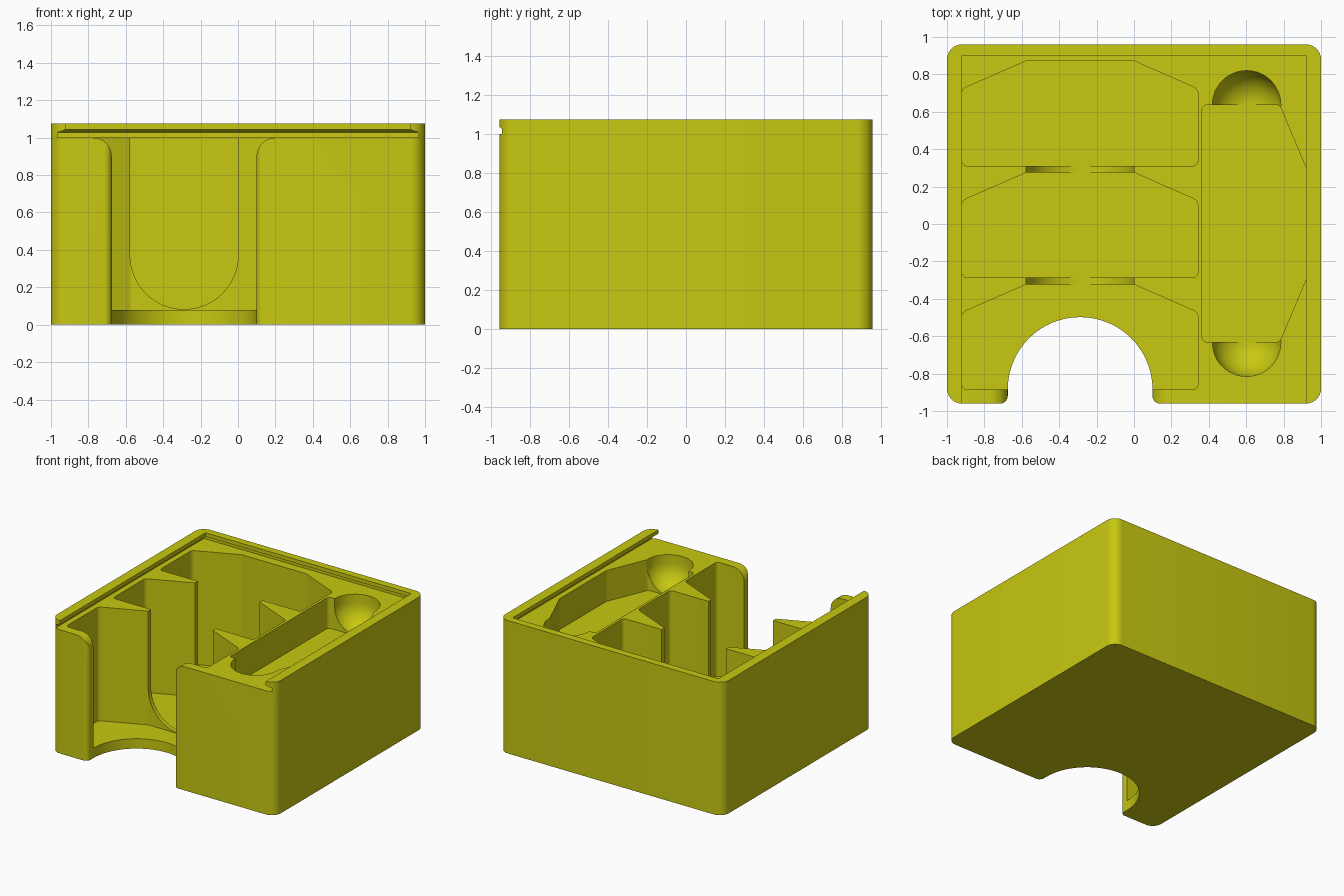
import bpy, bmesh, math
from mathutils import Vector

if "Cube" in bpy.data.objects:
    bpy.data.objects.remove(bpy.data.objects["Cube"])

yellow = bpy.data.materials.new("olive yellow")
yellow.diffuse_color = (0.58, 0.58, 0.006, 1)
yellow.use_nodes = True
yellow.node_tree.nodes["Principled BSDF"].inputs["Base Color"].default_value = yellow.diffuse_color


def loft(name, rings):
    """Closed solid through rings of equal point count."""
    bm = bmesh.new()
    loops = [[bm.verts.new(p) for p in ring] for ring in rings]
    n = len(loops[0])
    for a, b in zip(loops, loops[1:]):
        for i in range(n):
            j = (i + 1) % n
            bm.faces.new((a[i], a[j], b[j], b[i]))
    bm.faces.new(loops[0][::-1])
    bm.faces.new(loops[-1])
    bmesh.ops.recalc_face_normals(bm, faces=bm.faces)
    mesh = bpy.data.meshes.new(name)
    bm.to_mesh(mesh)
    bm.free()
    mesh.materials.append(yellow)
    ob = bpy.data.objects.new(name, mesh)
    bpy.context.collection.objects.link(ob)
    return ob


def prism(name, pts, lo, hi, along="z"):
    """Extrude a 2D outline along z (points are x, y) or y (points are x, z)."""
    if along == "z":
        return loft(name, [[(x, y, h) for x, y in pts] for h in (lo, hi)])
    return loft(name, [[(x, h, z) for x, z in pts] for h in (lo, hi)])


def arc(cx, cy, r, a0, a1, n=8):
    angles = [math.radians(a0 + (a1 - a0) * i / n) for i in range(n + 1)]
    return [(cx + r * math.cos(a), cy + r * math.sin(a)) for a in angles]


def rounded(corners, n=8):
    """Fillet a polygon given as (x, y, radius)."""
    out = []
    for i, (x, y, r) in enumerate(corners):
        p = Vector((x, y))
        if r == 0:
            out.append((x, y))
            continue
        u = (Vector(corners[i - 1][:2]) - p).normalized()
        v = (Vector(corners[(i + 1) % len(corners)][:2]) - p).normalized()
        half = u.angle(v) / 2
        c = p + (u + v).normalized() * (r / math.sin(half))
        a = p + u * (r / math.tan(half)) - c
        b = p + v * (r / math.tan(half)) - c
        start = math.atan2(a.y, a.x)
        sweep = math.remainder(math.atan2(b.y, b.x) - start, 2 * math.pi)
        out += [(c.x + r * math.cos(start + sweep * k / n),
                 c.y + r * math.sin(start + sweep * k / n)) for k in range(n + 1)]
    return out


RIM, TOP, FLOOR = 1.075, 1.0, 0.08
OVER = 1.02           # cutters end inside the lid recess
TRAY = 0.75           # floor of the shallow side tray

# Outer block with rounded upright corners
box = prism("storage_box", rounded([(-1, -0.96, 0.08), (1, -0.96, 0.08),
                                    (1, 0.96, 0.08), (-1, 0.96, 0.08)]), 0, RIM)
cutters = []

# Sliding lid recess, undercut at the sides and back and open at the front
def lid_ring(x, y, z):
    return [(-x, -1.1, z), (x, -1.1, z), (x, y, z), (-x, y, z)]

cutters.append(loft("lid_recess", [lid_ring(0.965, 0.943, TOP), lid_ring(0.965, 0.943, 1.028),
                                   lid_ring(0.92, 0.9, 1.044), lid_ring(0.92, 0.9, 1.2)]))

# Three deep card pockets with slanted shoulders
for y in (0.31, -0.287, -0.885):
    outline = rounded([(-0.92, y, 0.03), (0.342, y, 0.03), (0.342, y + 0.412, 0.04),
                       (0, y + 0.562, 0), (-0.575, y + 0.562, 0), (-0.92, y + 0.412, 0.04)])
    cutters.append(prism("deep_pocket", outline, FLOOR, OVER))

# U-shaped slot through both dividers
slot = arc(-0.288, FLOOR + 0.292, 0.289, 180, 360, 32)
cutters.append(prism("divider_slot", slot + [(0.001, OVER), (-0.577, OVER)], -0.6, 0.6, "y"))

# Finger opening through the front wall and floor, with rounded edges
finger = (arc(-0.288, -0.885, 0.387, 0, 180, 40) + arc(-0.715, -0.92, 0.04, 0, -90)
          + [(-0.715, -1.1), (0.139, -1.1)] + arc(0.139, -0.92, 0.04, 270, 180))
cutters.append(prism("finger_opening", finger, -0.1, OVER))
flare = ([(-0.775, OVER)] + arc(-0.775, 0.9, 0.1, 90, 0)
         + arc(0.199, 0.9, 0.1, 180, 90) + [(0.199, OVER)])
cutters.append(prism("opening_flare", flare, -1.1, -0.8, "y"))

# Shallow side tray with tapered outer ends
tray = rounded([(0.363, -0.632, 0.03), (0.778, -0.632, 0.03), (0.92, -0.295, 0),
                (0.92, 0.3, 0), (0.778, 0.637, 0.03), (0.363, 0.637, 0.03)])
cutters.append(prism("side_tray", tray, TRAY, OVER))

# Round finger scoops at both ends of the tray
R = 0.183
levels = [(R * math.sin(math.radians(a)), TRAY + 0.001 + R - R * math.cos(math.radians(a)))
          for a in (4, 12, 20, 30, 40, 50, 60, 70, 80, 90)] + [(R, OVER)]
for y in (0.637, -0.632):
    cutters.append(loft("finger_scoop", [[(px, py, z) for px, py in arc(0.602, y, r, 0, 352.5, 47)]
                                         for r, z in levels]))

# Carve everything out of the block
bpy.context.view_layer.objects.active = box
for cutter in cutters:
    mod = box.modifiers.new("carve", "BOOLEAN")
    mod.operation, mod.solver, mod.object = "DIFFERENCE", "EXACT", cutter
    bpy.ops.object.modifier_apply(modifier=mod.name)
    bpy.data.objects.remove(cutter)

bpy.ops.object.select_all(action="DESELECT")
box.select_set(True)
bpy.ops.object.shade_smooth_by_angle(angle=math.radians(15))
